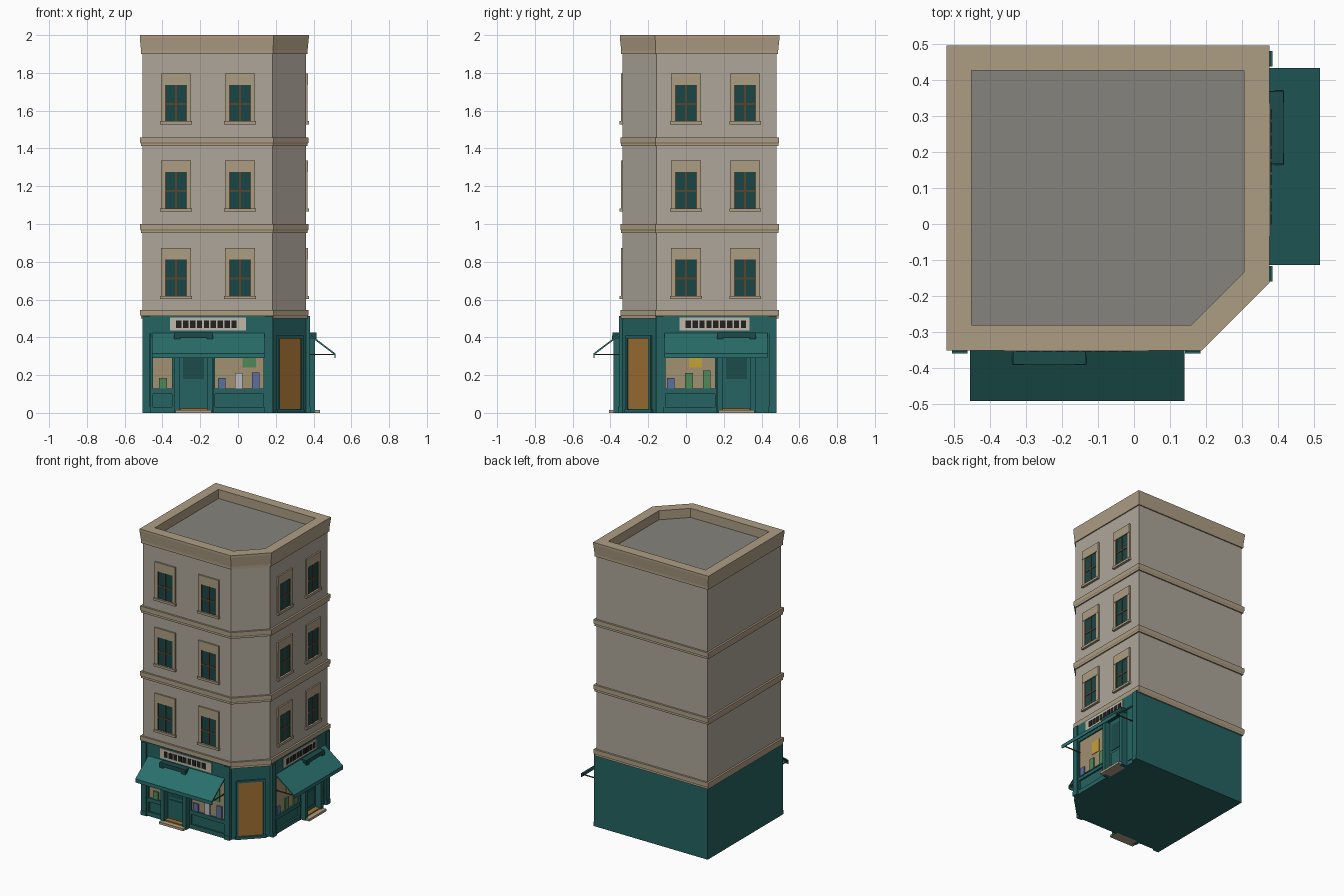
import bpy, bmesh
from mathutils import Vector, Matrix

if "Cube" in bpy.data.objects:
    bpy.data.objects.remove(bpy.data.objects["Cube"])

COL = dict(wall=(.42, .38, .32), trim=(.42, .34, .23), roof=(.24, .23, .20),
           teal=(.018, .125, .12), dark_teal=(.012, .07, .07), awning=(.022, .16, .15),
           glass=(.01, .06, .06), wood=(.10, .06, .025), door=(.36, .17, .035),
           interior=(.36, .28, .17), cream=(.52, .48, .38), black=(.015, .015, .015),
           blue=(.10, .16, .34), green=(.08, .25, .10), white=(.5, .5, .52), yellow=(.55, .36, .04))
MAT = {}
for k, c in COL.items():
    MAT[k] = bpy.data.materials.new(k)
    MAT[k].diffuse_color = (*c, 1)


def finish(name, bm, mat):
    bmesh.ops.recalc_face_normals(bm, faces=bm.faces[:])
    me = bpy.data.meshes.new(name)
    bm.to_mesh(me)
    bm.free()
    ob = bpy.data.objects.new(name, me)
    me.materials.append(MAT[mat])
    bpy.context.collection.objects.link(ob)
    return ob


# Footprint: rectangle with one cut corner, offset outwards by d
X0, X1, Y0, Y1, CUT = -.505, .36, -.335, .48, .178


def outline(d):
    c = CUT + d * (2 - 2 ** .5)
    a, b, e, f = X0 - d, X1 + d, Y0 - d, Y1 + d
    return [(a, e), (b - c, e), (b, e + c), (b, f), (a, f)]


def loft(name, mat, profile, closed=False):
    bm = bmesh.new()
    rings = [[bm.verts.new((x, y, z)) for x, y in outline(d)] for d, z in profile]
    pairs = list(zip(rings, rings[1:]))
    if closed:
        pairs.append((rings[-1], rings[0]))
    else:
        bm.faces.new(rings[0])
        bm.faces.new(rings[-1])
    for r, s in pairs:
        for i in range(5):
            j = (i + 1) % 5
            bm.faces.new((r[i], r[j], s[j], s[i]))
    return finish(name, bm, mat)


# Wall frames: local (along wall, outwards, up)
def frame(origin, u, n):
    return Matrix(((u[0], n[0], 0, origin[0]), (u[1], n[1], 0, origin[1]),
                   (0, 0, 1, 0), (0, 0, 0, 1)))


H = .5 ** .5
FRONT = frame((0, Y0), (1, 0), (0, -1))
RIGHT = frame((X1, 0), (0, 1), (1, 0))
CORNER = frame((X1 - CUT / 2, Y0 + CUT / 2), (H, H), (H, -H))


def boxes(name, mat, M, items):
    bm = bmesh.new()
    for u0, u1, o0, o1, z0, z1 in items:
        S = Matrix.Diagonal((u1 - u0, o1 - o0, z1 - z0, 1))
        T = Matrix.Translation(((u0 + u1) / 2, (o0 + o1) / 2, (z0 + z1) / 2))
        bmesh.ops.create_cube(bm, size=1, matrix=M @ T @ S)
    return finish(name, bm, mat)


def extrude(name, mat, M, profile, u0, u1):
    bm = bmesh.new()
    a, b = [[bm.verts.new(M @ Vector((u, o, z))) for o, z in profile] for u in (u0, u1)]
    bm.faces.new(a)
    bm.faces.new(b)
    for i in range(len(a)):
        j = (i + 1) % len(a)
        bm.faces.new((a[i], a[j], b[j], b[i]))
    return finish(name, bm, mat)


# Main masses, floor bands, parapet and roof
loft("shop_base", "teal", [(0, 0), (0, .51)])
loft("upper_walls", "wall", [(0, .51), (0, 1.93)])
for i, z in enumerate((.5, .953, 1.413)):
    loft(f"floor_band_{i}", "trim", [(0, z), (.009, z), (.009, z + .012), (.013, z + .018),
                                     (.013, z + .046), (0, z + .046)])
loft("cornice_parapet", "trim", [(-.02, 1.9), (.008, 1.9), (.008, 1.918), (.015, 1.985), (.015, 2),
                                 (-.055, 2), (-.055, 1.925), (-.02, 1.925)], closed=True)
loft("flat_roof", "roof", [(-.05, 1.925), (-.05, 1.936)])


# Upper windows
def sash_window(tag, M, c, z):
    boxes("window_surround_" + tag, "trim", M, [
        (c - .08, c - .058, 0, .008, z, z + .205), (c + .058, c + .08, 0, .008, z, z + .205),
        (c - .08, c + .08, 0, .010, z + .2, z + .262)])
    boxes("window_glass_" + tag, "glass", M, [(c - .058, c + .058, 0, .003, z, z + .2)])
    boxes("window_bars_" + tag, "wood", M, [
        (c - .005, c + .005, 0, .006, z, z + .2), (c - .058, c + .058, 0, .006, z + .095, z + .105),
        (c - .058, c - .053, 0, .006, z, z + .2), (c + .053, c + .058, 0, .006, z, z + .2)])
    boxes("window_sill_" + tag, "trim", M, [(c - .084, c + .084, 0, .016, z - .008, z + .008)])


for f, z in enumerate((.612, 1.074, 1.536)):
    for side, M, cs in (("front", FRONT, (-.328, .01)), ("right", RIGHT, (0, .313))):
        for i, c in enumerate(cs):
            sash_window(f"{side}_{f}_{i}", M, c, z)


# Shop window: back panel, riser and frame
def shop_window(tag, M, a, b):
    boxes("display_" + tag, "interior", M, [(a, b, 0, .003, .125, .4)])
    boxes("shop_frame_" + tag, "teal", M, [
        (a, b, 0, .012, 0, .03), (a, b, 0, .012, .1, .125), (a, b, 0, .016, .122, .13),
        (a, a + .012, 0, .014, 0, .42), (b - .012, b, 0, .014, 0, .42), (a, b, 0, .012, .39, .42)])


# Whole shopfront on one wall
def shopfront(side, M, ends, awn, sign, door, windows, goods, poster):
    a, b = ends
    boxes("pilasters_" + side, "teal", M, [
        (a, a + .04, 0, .020, 0, .512), (b - .04, b, 0, .020, 0, .512),
        (a, a + .043, 0, .024, 0, .03), (b - .043, b, 0, .024, 0, .03)])
    boxes("fascia_" + side, "teal", M, [(a, b, 0, .013, .42, .514)])
    boxes("sign_board_" + side, "cream", M, [(*sign, 0, .018, .435, .505)])
    s = sign[0] + .033
    boxes("sign_slots_" + side, "black", M,
          [(s + i * .0365, s + i * .0365 + .028, .01, .0205, .45, .49) for i in range(9)])
    extrude("awning_" + side, "awning", M, [(.01, .425), (.155, .315), (.155, .29), (.15, .29),
                                            (.15, .308), (.01, .414)], *awn)
    boxes("awning_rods_" + side, "wood", M, [(u, u + .006, .005, .152, .306, .312)
                                             for u in (awn[0] + .004, awn[1] - .01)])
    # Doorway with projecting posts and lintel
    d, e = door
    boxes("door_posts_" + side, "teal", M, [(d, d + .028, 0, .048, 0, .4), (e - .028, e, 0, .048, 0, .4)])
    boxes("door_lintel_" + side, "dark_teal", M, [(d, e, 0, .055, .4, .425),
                                                  (d - .003, d + .03, 0, .056, .39, .41),
                                                  (e - .03, e + .003, 0, .056, .39, .41)])
    boxes("door_panel_" + side, "teal", M, [(d + .028, e - .028, 0, .006, .02, .4),
                                            (d + .045, e - .045, 0, .012, .05, .16)])
    boxes("door_glass_" + side, "dark_teal", M, [(d + .045, e - .045, 0, .009, .18, .37)])
    boxes("door_step_" + side, "trim", M, [(d + .005, e - .005, 0, .073, 0, .016)])
    boxes("door_mat_" + side, "door", M, [(d + .03, e - .03, 0, .04, .016, .024)])
    for i, w in enumerate(windows):
        shop_window(f"{side}_{i}", M, *w)
    for i, (c, h, col) in enumerate(goods):
        boxes(f"goods_{side}_{i}", col, M, [(c - .02, c + .02, .002, .012, .13, .13 + h)])
    boxes("poster_" + side, poster[2], M, [(poster[0], poster[1], 0, .007, .24, .33)])


shopfront("front", FRONT, (-.505, .184), (-.455, .14), (-.36, .042), (-.335, -.135),
          [(-.463, -.337), (-.133, .146)],
          [(-.397, .055, "green"), (-.087, .055, "blue"), (.003, .08, "white"), (.095, .085, "blue")],
          (.025, .095, "green"))
shopfront("right", RIGHT, (-.159, .48), (-.113, .432), (-.035, .335), (.167, .367),
          [(-.121, .165)],
          [(-.08, .055, "blue"), (.016, .08, "green"), (.11, .095, "green")], (.015, .085, "yellow"))
boxes("side_panel_right", "teal", RIGHT, [(.367, .442, 0, .008, 0, .42), (.38, .43, 0, .012, .03, .1)])

# Corner door on the cut face
boxes("corner_door", "door", CORNER, [(-.08, .08, 0, .005, .02, .395)])
boxes("corner_door_frame", "teal", CORNER, [(-.094, -.08, 0, .012, 0, .41), (.08, .094, 0, .012, 0, .41),
                                            (-.094, .094, 0, .012, .395, .41), (-.1, .1, 0, .014, 0, .018)])

for m in bpy.data.materials:
    if m.users and not m.is_grease_pencil:
        m.use_nodes = True
        m.node_tree.nodes["Principled BSDF"].inputs["Base Color"].default_value = m.diffuse_color
